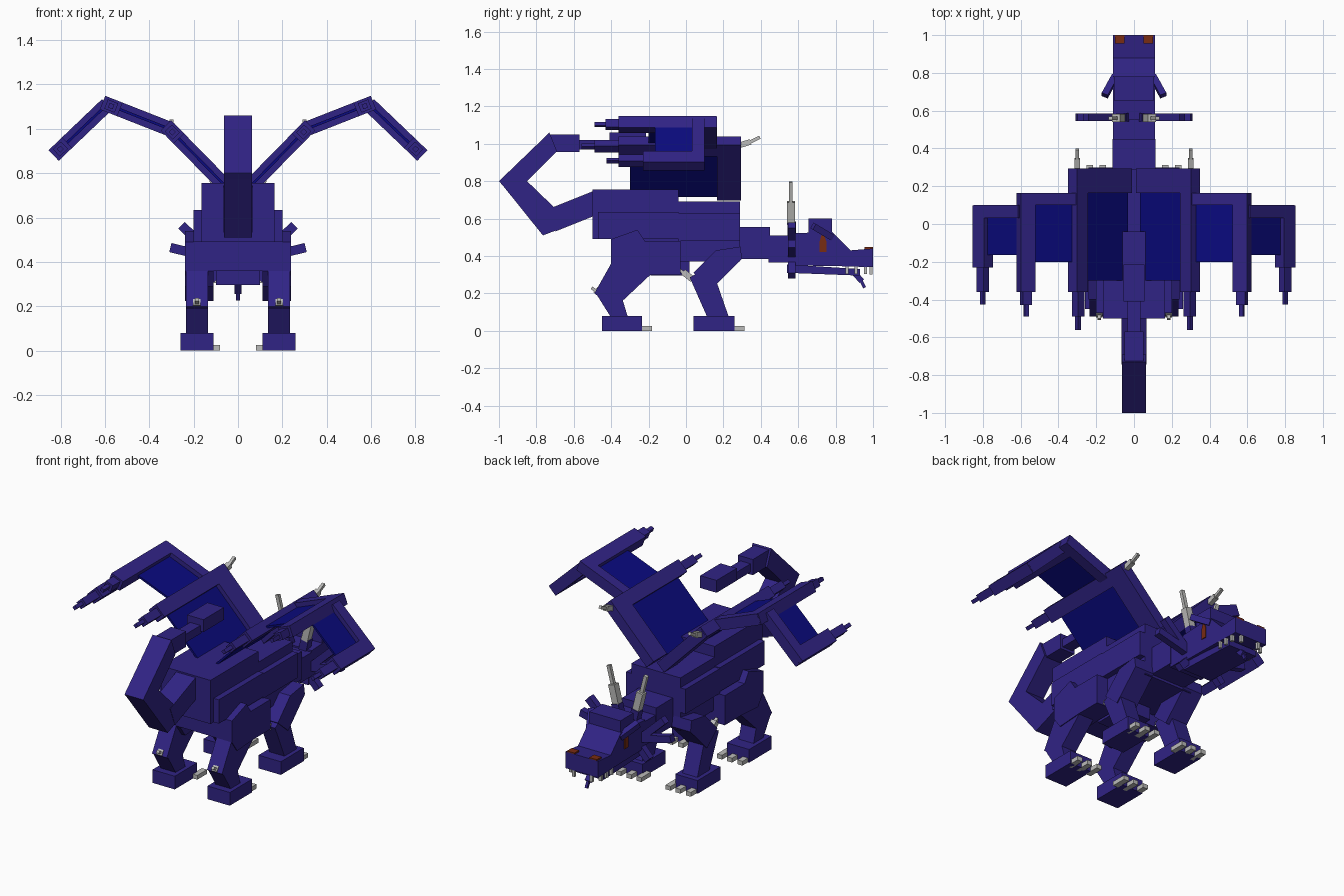
import bpy, bmesh, math
from mathutils import Vector, Matrix

if "Cube" in bpy.data.objects:
    bpy.data.objects.remove(bpy.data.objects["Cube"])


def material(name, col):
    m = bpy.data.materials.new(name)
    m.diffuse_color = (*col, 1)
    m.use_nodes = True
    m.node_tree.nodes["Principled BSDF"].inputs["Base Color"].default_value = m.diffuse_color
    return m


HIDE = material("purple_hide", (0.030, 0.017, 0.235))
SKIN = material("blue_membrane", (0.003, 0.003, 0.21))
BONE = material("grey_bone", (0.50, 0.50, 0.49))
RED = material("rust_red", (0.19, 0.025, 0.006))


def finish(name, bm, mat):
    bmesh.ops.recalc_face_normals(bm, faces=bm.faces)
    me = bpy.data.meshes.new(name)
    bm.to_mesh(me)
    bm.free()
    me.materials.append(mat)
    ob = bpy.data.objects.new(name, me)
    bpy.context.collection.objects.link(ob)
    return ob


def box(name, x0, x1, y0, y1, z0, z1, mat=HIDE):
    bm = bmesh.new()
    bmesh.ops.create_cube(bm, size=1)
    for v in bm.verts:
        v.co = ((x0 + x1) / 2 + v.co.x * (x1 - x0),
                (y0 + y1) / 2 + v.co.y * (y1 - y0),
                (z0 + z1) / 2 + v.co.z * (z1 - z0))
    return finish(name, bm, mat)


def prism(name, pts, a, b, axis="x", mat=HIDE):
    """Extrude a profile: (y, z) points along x, or (x, z) points along y."""
    bm = bmesh.new()
    put = (lambda t, p: (t, p[0], p[1])) if axis == "x" else (lambda t, p: (p[0], t, p[1]))
    lo = [bm.verts.new(put(a, p)) for p in pts]
    hi = [bm.verts.new(put(b, p)) for p in pts]
    bm.faces.new(lo)
    bm.faces.new(hi)
    n = len(pts)
    for i in range(n):
        bm.faces.new((lo[i], lo[(i + 1) % n], hi[(i + 1) % n], hi[i]))
    return finish(name, bm, mat)


def beam(name, p, q, w, h, mat=HIDE, side=(1, 0, 0)):
    """Rectangular bar from p to q, w wide along the side direction."""
    p, q = Vector(p), Vector(q)
    d = (q - p).normalized()
    n = d.cross(Vector(side)).normalized()
    s = n.cross(d)
    bm = bmesh.new()
    bmesh.ops.create_cube(bm, size=1)
    for v in bm.verts:
        v.co = (p + q) / 2 + d * v.co.z * (q - p).length + s * v.co.x * w + n * v.co.y * h
    return finish(name, bm, mat)


# torso blocks
box("rear_back", -.165, .165, -.50, -.04, .49, .755)
box("rear_flank", -.20, .20, -.47, -.04, .49, .635)
box("chest_top", -.165, .165, -.04, .29, .60, .69)
box("chest_flank", -.20, .20, -.04, .29, .48, .63)
box("chest_core", -.165, .165, -.05, .29, .37, .50)
box("hip_core", -.165, .165, -.40, -.04, .36, .50)
box("belly", -.10, .10, -.19, .02, .295, .40)

# tail curling over the back
beam("tail_base", (0, -.47, .69), (0, -.72, .59), .13, .125)
prism("tail_lower", [(-.765, .51), (-.99, .79), (-.85, .80), (-.71, .665), (-.66, .55)], -.063, .063)
prism("tail_upper", [(-1.0, .80), (-.73, 1.06), (-.69, .96), (-.85, .80), (-.93, .72)], -.063, .063)
box("tail_arch", -.05, .05, -.73, -.57, .955, 1.05)
box("tail_thin", -.035, .035, -.58, -.40, .97, 1.02)
box("tail_tip", -.055, .055, -.41, -.215, .985, 1.06)

# neck
box("neck_base", -.115, .115, .28, .45, .385, .555)
box("neck_front", -.11, .11, .44, .56, .365, .51)

# head, jaw and face
prism("skull", [(.55, .35), (.55, .52), (.78, .53), (.88, .43), (1.0, .44), (1.0, .34), (.84, .345)], -.11, .11)
prism("lower_jaw", [(.54, .31), (.54, .355), (.93, .33), (.93, .295)], -.095, .095)
box("brow", -.105, .105, .655, .78, .50, .60)
beam("beard_upper", (0, .90, .31), (0, .94, .265), .03, .03)
beam("beard_tip", (0, .93, .28), (0, .955, .23), .016, .016)
for s in (-1, 1):
    x = .112 * s
    prism("eye", [(.715, .42), (.75, .42), (.75, .48), (.73, .53), (.715, .48)],
          x - .003, x + .003, mat=RED)
    box("nostril", .075 * s - .025, .075 * s + .025, .955, 1.0, .435, .447, RED)
    beam("cheek_spike", (.10 * s, .78, .50), (.155 * s, .68, .56), .035, .035)
    for y in (.86, .91, .96):
        box("tooth", .10 * s - .009, .10 * s + .009, y - .008, y + .008, .305, .345, BONE)
    box("front_tooth", .06 * s - .009, .06 * s + .009, .982, .998, .30, .345, BONE)

    # collar of spikes and horns behind the head
    for px, pz, qx, qz in ((.08, .41, .305, .465), (.08, .40, .255, .565), (.07, .38, .15, .295)):
        beam("collar_spike", (px * s, .565, pz), (qx * s, .565, qz), .04, .042, side=(0, 1, 0))
    beam("horn_root", (.04 * s, .565, .46), (.068 * s, .565, .58), .045, .05, side=(0, 1, 0))
    beam("horn_lower", (.065 * s, .562, .57), (.095 * s, .562, .69), .042, .042, BONE, (0, 1, 0))
    beam("horn_tip", (.095 * s, .56, .68), (.125 * s, .56, .795), .02, .022, BONE, (0, 1, 0))

# legs
for s in (-1, 1):
    lx = .185 * s
    inner, outer = sorted((.11 * s, .24 * s))
    a, b = sorted((.135 * s, .235 * s))
    prism("rear_thigh", [(-.40, .49), (-.26, .54), (-.22, .48), (-.03, .48), (-.03, .30),
                         (-.19, .30), (-.35, .29), (-.40, .36)], inner, outer)
    prism("rear_knee", [(-.40, .36), (-.49, .20), (-.41, .14), (-.35, .15), (-.19, .30), (-.2, .40)], a, b)
    prism("rear_shin", [(-.485, .205), (-.40, .07), (-.31, .07), (-.355, .22)], a, b)
    prism("front_thigh", [(.16, .43), (.29, .45), (.30, .385), (.14, .225), (.04, .31)], inner, outer)
    prism("front_shin", [(.02, .285), (.115, .07), (.23, .07), (.15, .30), (.08, .32)], a, b)
    fa, fb = sorted((.11 * s, .26 * s))
    for part, y0, y1 in (("rear", -.45, -.235), ("front", .04, .26)):
        box(part + "_foot", fa, fb, y0, y1, 0, .08)
        for cx in (.098, .165, .235):
            box(part + "_claw", cx * s - .017, cx * s + .017, y1 - .04, y1 + .053, 0, .026, BONE)
    for part, y, z in (("rear", -.455, .20), ("front", .015, .295)):
        beam(part + "_spur", (lx, y + .02, z - .02), (lx, y - .03, z + .02), .034, .034, BONE)
        beam(part + "_spur_tip", (lx, y - .02, z + .01), (lx, y - .05, z + .03), .018, .016, BONE)

# wings: each panel has a front spar, a membrane and a trailing finger
JOINTS = [(.035, .72), (.31, 1.0), (.59, 1.11), (.815, .895)]
# (front, spar back edge, membrane back edge, finger ends in steps)
PANELS = [("inner", .295, .165, -.30, (-.36, -.49, -.56)),
          ("middle", .165, .10, -.20, (-.36, -.43, -.49)),
          ("outer", .10, .033, -.165, (-.23, -.36, -.425))]


def slab(name, p, q, y0, y1, t, mat=HIDE):
    d = (q - p).normalized()
    n = Vector((-d.y, d.x)) * t / 2
    prism(name, [p + n, q + n, q - n, p - n], y0, y1, "y", mat)


for s in (-1, 1):
    for i, (label, front, spar, rear, ends) in enumerate(PANELS):
        p = Vector((JOINTS[i][0] * s, JOINTS[i][1]))
        q = Vector((JOINTS[i + 1][0] * s, JOINTS[i + 1][1]))
        d = (q - p).normalized()
        slab(label + "_wing_spar", p, q + d * .015, spar, front, .066)
        slab(label + "_wing_membrane", p, q, rear, spar, .012, SKIN)
        c = q - d * .02
        for k, (half, t) in enumerate(((.042, .066), (.025, .045), (.011, .022))):
            y1 = front - .001 if k == 0 else ends[k - 1]
            slab(label + "_wing_finger", c - d * half, c + d * half, ends[k], y1, t)
    # grey thumb claw at the first wing joint
    tx = .30 * s
    beam("thumb_claw", (tx, .28, .99), (tx, .345, 1.01), .03, .03, BONE)
    beam("thumb_claw_tip", (tx, .335, 1.005), (tx, .395, 1.035), .018, .018, BONE)
